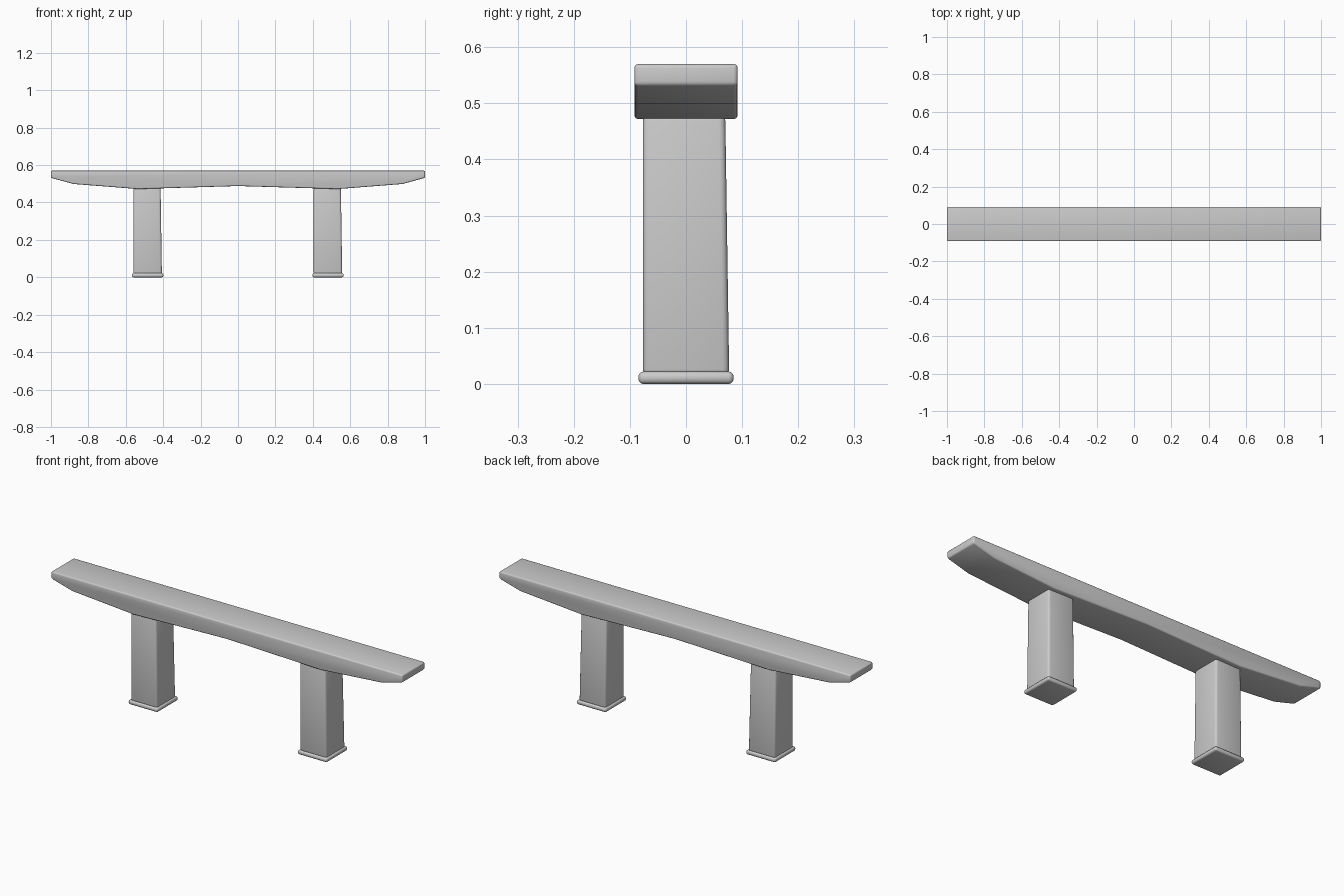
import bpy
import bmesh
import math
from mathutils import Vector

cube = bpy.data.objects.get("Cube")
if cube:
    bpy.data.objects.remove(cube, do_unlink=True)

grey = bpy.data.materials.new("light grey")
grey.use_nodes = True
colour = (0.6, 0.6, 0.6, 1)
grey.diffuse_color = colour
grey.node_tree.nodes["Principled BSDF"].inputs["Base Color"].default_value = colour


def extruded(name, outline, direction, bevel, shift=(0, 0), segments=3):
    """Solid from a flat outline, with its far end moved by direction and rounded edges."""
    bm = bmesh.new()
    face = bm.faces.new([bm.verts.new(p) for p in outline])
    far = bmesh.ops.extrude_face_region(bm, geom=[face])["geom"]
    far = [v for v in far if isinstance(v, bmesh.types.BMVert)]
    bmesh.ops.translate(bm, verts=far, vec=Vector(direction))
    # Draw in the high x and high y sides of the far end
    middle = sum((v.co for v in far), Vector()) / len(far)
    for v in far:
        v.co.x -= shift[0] if v.co.x > middle.x else 0
        v.co.y -= shift[1] if v.co.y > middle.y else 0
    bmesh.ops.recalc_face_normals(bm, faces=bm.faces)
    sharp = [e for e in bm.edges if e.calc_face_angle(0) > math.radians(30)]
    bmesh.ops.bevel(bm, geom=sharp, offset=bevel, segments=segments,
                    profile=0.5, affect='EDGES', clamp_overlap=True)
    mesh = bpy.data.meshes.new(name)
    bm.to_mesh(mesh)
    bm.free()
    mesh.materials.append(grey)
    obj = bpy.data.objects.new(name, mesh)
    bpy.context.collection.objects.link(obj)
    bpy.ops.object.select_all(action='DESELECT')
    obj.select_set(True)
    bpy.context.view_layer.objects.active = obj
    bpy.ops.object.shade_smooth_by_angle(angle=math.radians(35))
    return obj


def rectangle(x, hx, hy, z):
    return [(x - hx, -hy, z), (x + hx, -hy, z), (x + hx, hy, z), (x - hx, hy, z)]


# Seat beam: flat top, shaped underside with raised ends and a shallow arch
half = [(0.535, 0.472), (0.88, 0.499), (1.0, 0.532), (1.0, 0.57)]
right = [(x, -0.092, z) for x, z in half]
left = [(-x, y, z) for x, y, z in reversed(right)]
extruded("seat", [(0, -0.092, 0.488)] + right + left, (0, 0.184, 0), 0.007)

# Two square posts, slightly tapered on two sides, each on a rounded foot plate
for side, x in (("left", 0.481), ("right", -0.483)):
    extruded(side + "_leg", rectangle(x, 0.076, 0.077, 0.015), (0, 0, 0.465),
             0.011, shift=(0.007, 0.007))
    extruded(side + "_foot", rectangle(x, 0.084, 0.085, 0), (0, 0, 0.022), 0.009)
